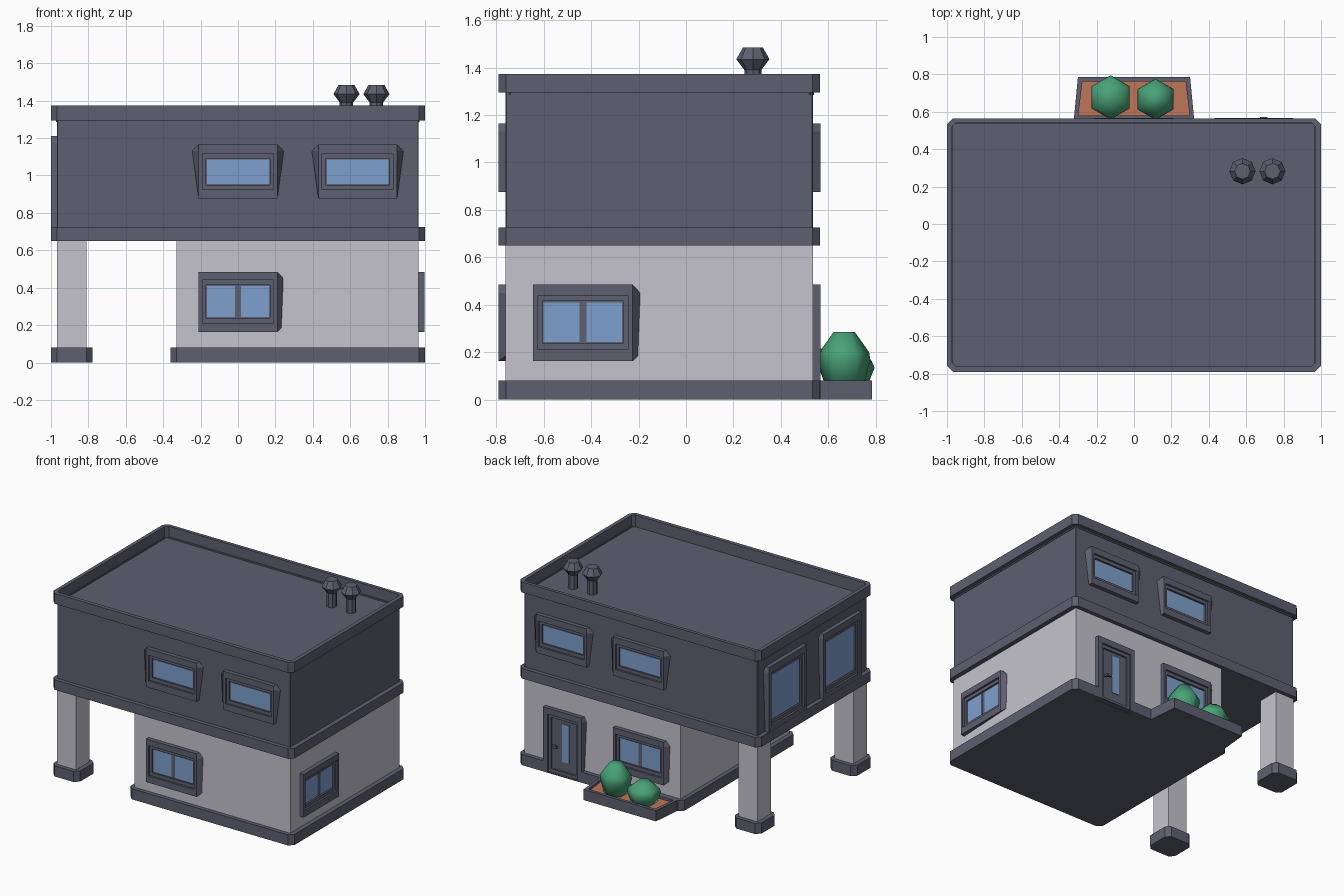
import bpy, bmesh, math
from mathutils import Matrix, Vector

if "Cube" in bpy.data.objects:
    bpy.data.objects.remove(bpy.data.objects["Cube"])


def material(name, rgb):
    m = bpy.data.materials.new(name)
    m.use_nodes = True
    m.diffuse_color = (*rgb, 1)
    m.node_tree.nodes["Principled BSDF"].inputs["Base Color"].default_value = (*rgb, 1)
    return m


SLATE = material("slate grey", (0.11, 0.115, 0.16))
PLASTER = material("pale plaster", (0.56, 0.55, 0.61))
GLASS = material("blue glass", (0.21, 0.35, 0.61))
LEAF = material("leaf green", (0.065, 0.36, 0.185))
SOIL = material("terracotta soil", (0.52, 0.18, 0.095))

# Wall and trim extents
WEST, EAST, SOUTH, NORTH = -0.968, 0.966, -0.76, 0.535
TRIM = 0.032


def loft(name, loops, mat, place=Matrix(), cap_mat=None, smooth=False):
    """Skin matching closed loops of 3D points and cap both ends."""
    bm = bmesh.new()
    rings = [[bm.verts.new(p) for p in loop] for loop in loops]
    n = len(rings[0])
    for a, b in zip(rings, rings[1:]):
        for i in range(n):
            j = (i + 1) % n
            bm.faces.new((a[i], a[j], b[j], b[i]))
    bm.faces.new(rings[0][::-1])
    top = bm.faces.new(rings[-1])
    if cap_mat:
        top.material_index = 1
    bmesh.ops.recalc_face_normals(bm, faces=bm.faces[:])
    for f in bm.faces:
        f.smooth = smooth
    me = bpy.data.meshes.new(name)
    bm.to_mesh(me)
    bm.free()
    me.materials.append(mat)
    if cap_mat:
        me.materials.append(cap_mat)
    ob = bpy.data.objects.new(name, me)
    ob.matrix_world = place
    bpy.context.collection.objects.link(ob)
    return ob


def rect(x0, x1, y0, y1, z, c=0.003):
    """Rectangle with cut corners."""
    return [(x0 + c, y0, z), (x1 - c, y0, z), (x1, y0 + c, z), (x1, y1 - c, z),
            (x1 - c, y1, z), (x0 + c, y1, z), (x0, y1 - c, z), (x0, y0 + c, z)]


def box(name, x0, x1, y0, y1, z0, z1, mat, place=Matrix()):
    pts = [(x0, y0), (x1, y0), (x1, y1), (x0, y1)]
    return loft(name, [[(x, y, z) for x, y in pts] for z in (z0, z1)], mat, place)


def lathe(name, x, y, profile, sides, mat, start=0.0, smooth=False):
    angles = [start + i * math.tau / sides for i in range(sides)]
    loops = [[(r * math.cos(a), r * math.sin(a), z) for a in angles] for r, z in profile]
    return loft(name, loops, mat, Matrix.Translation((x, y, 0)), smooth=smooth)


def opening(l, r, b, t, depth, flare=(0, 0, 0)):
    """Six-point frame loop; flare widens left, right and lower right at the wall."""
    left, right, low = flare
    mid = t - 0.035
    return [(l, -depth, b), (r + low, -depth, b + low), (r + right, -depth, mid),
            (r, -depth, t), (l, -depth, t), (l - left, -depth, mid)]


def frame(name, place, hw, b, t, flare, side, bottom, top):
    """Projecting frame with a stepped recess."""
    l, r, b2, t2 = -hw + side, hw - side, b + bottom, t - top
    loops = [opening(-hw, hw, b, t, -0.005, flare),
             opening(-hw, hw, b, t, 0.0, flare),
             opening(-hw, hw, b, t, 0.031),
             opening(l, r, b2, t2, 0.031),
             opening(l, r, b2, t2, 0.017),
             opening(l + 0.02, r - 0.02, b2 + 0.025, t2 - 0.025, 0.017),
             opening(l + 0.02, r - 0.02, b2 + 0.025, t2 - 0.025, 0.004)]
    return loft(name, loops, SLATE, place)


def pane(name, place, l, r, b, t):
    box(name, l, r, -0.009, -0.003, b, t, GLASS, place)


def on_wall(side, along):
    spots = {"front": (along, SOUTH, 0), "back": (along, NORTH, 180),
             "left": (EAST, along, 90), "right": (WEST, along, -90)}
    x, y, deg = spots[side]
    return Matrix.Translation((x, y, 0)) @ Matrix.Rotation(math.radians(deg), 4, "Z")


# Upper storey with both trim bands, parapet and sunken roof
outer = (WEST - TRIM, EAST + TRIM + 0.002, SOUTH - 0.03, NORTH + 0.03)
wall = (WEST, EAST, SOUTH, NORTH)
inner = (WEST - 0.004, EAST + 0.004, SOUTH, NORTH + 0.005)
loft("upper_storey", [
    rect(*outer, 0.65, TRIM), rect(*outer, 0.725, TRIM),
    rect(*wall, 0.725), rect(*wall, 1.295),
    rect(*outer, 1.295, TRIM), rect(*outer, 1.373, TRIM),
    rect(*inner, 1.373, 0.02), rect(*inner, 1.285, 0.02)], SLATE)

# Ground storey walls and plinth, notched for the door
box("ground_storey", -0.328, EAST, SOUTH, NORTH, 0.01, 0.66, PLASTER)
DOOR_X, DOOR_HW = 0.63, 0.16
base = [p[:2] for p in rect(-0.36, outer[1], outer[2], outer[3], 0, TRIM)]
notch = [(DOOR_X + DOOR_HW, outer[3]), (DOOR_X + DOOR_HW, NORTH - 0.01),
         (DOOR_X - DOOR_HW, NORTH - 0.01), (DOOR_X - DOOR_HW, outer[3])]
base = base[:5] + notch + base[5:]
loft("plinth", [[(x, y, z) for x, y in base] for z in (0, 0.08)], SLATE)

# Pillars carrying the overhang
for label, y0 in (("front", SOUTH), ("back", NORTH - 0.16)):
    box(label + "_pillar", WEST, WEST + 0.157, y0, y0 + 0.16, 0.02, 0.66, PLASTER)
    foot = (WEST - TRIM, WEST + 0.189, y0 - 0.03, y0 + 0.19)
    loft(label + "_pillar_foot", [rect(*foot, z, TRIM) for z in (0, 0.08)], SLATE)

# Upper windows on front and back
for side in ("front", "back"):
    for i, x in enumerate((0.0, 0.64)):
        place = on_wall(side, x)
        name = f"{side}_upper_window_{i}"
        frame(name, place, 0.21, 0.875, 1.165, (0.035, 0.035, 0), 0.02, 0.05, 0.048)
        pane(name + "_glass", place, -0.165, 0.165, 0.955, 1.085)

# Two-pane ground windows
for side, along in (("front", 0.0), ("back", 0.0), ("left", -0.435)):
    place = on_wall(side, along)
    name = side + "_ground_window"
    frame(name, place, 0.21, 0.162, 0.485, (0, 0.032, 0.022), 0.02, 0.05, 0.045)
    for s in (-1, 1):
        l, r = sorted((s * 0.015, s * 0.165))
        pane(f"{name}_glass_{s}", place, l, r, 0.242, 0.41)

# Tall windows above the overhang
for i, y in enumerate((0.22, -0.43)):
    place = on_wall("right", y)
    name = f"tall_window_{i}"
    frame(name, place, 0.225, 0.72, 1.21, (0.02, 0.02, 0), 0.03, 0.04, 0.05)
    pane(name + "_glass", place, -0.165, 0.165, 0.795, 1.125)

# Back door with narrow light and handle
place = on_wall("back", DOOR_X)
frame("door", place, DOOR_HW, 0.0, 0.485, (0, 0.02, 0), 0.035, 0.005, 0.045)
pane("door_glass", place, -0.02, 0.04, 0.1, 0.385)
box("door_handle_stem", -0.085, -0.07, -0.03, 0, 0.2, 0.215, SLATE, place)
box("door_handle_lever", -0.085, -0.045, -0.036, -0.024, 0.2, 0.215, SLATE, place)

# Tapered planter with soil and two shrubs
def tub(inset, z):
    y0, y1 = NORTH + 0.02 + inset, 0.785 - inset
    return [(-0.322 + inset, y0, z), (0.322 - inset, y0, z),
            (0.3 - inset, y1, z), (-0.3 + inset, y1, z)]

loft("planter", [tub(0, 0), tub(0, 0.08), tub(0.024, 0.08), tub(0.024, 0.062)],
     SLATE, cap_mat=SOIL)
lathe("tall_shrub", 0.115, 0.667, [(0.08, 0.05), (0.11, 0.17), (0.105, 0.2), (0.045, 0.285)],
      6, LEAF, math.pi / 2, True)
lathe("round_shrub", -0.125, 0.677, [(0.085, 0.05), (0.118, 0.135), (0.105, 0.165), (0.045, 0.215)],
      6, LEAF, math.pi / 2, True)

# Roof vents
for i, x in enumerate((0.58, 0.74)):
    lathe(f"roof_vent_{i}", x, 0.282,
          [(0.036, 1.27), (0.036, 1.39), (0.07, 1.435), (0.042, 1.485)], 8, SLATE)
